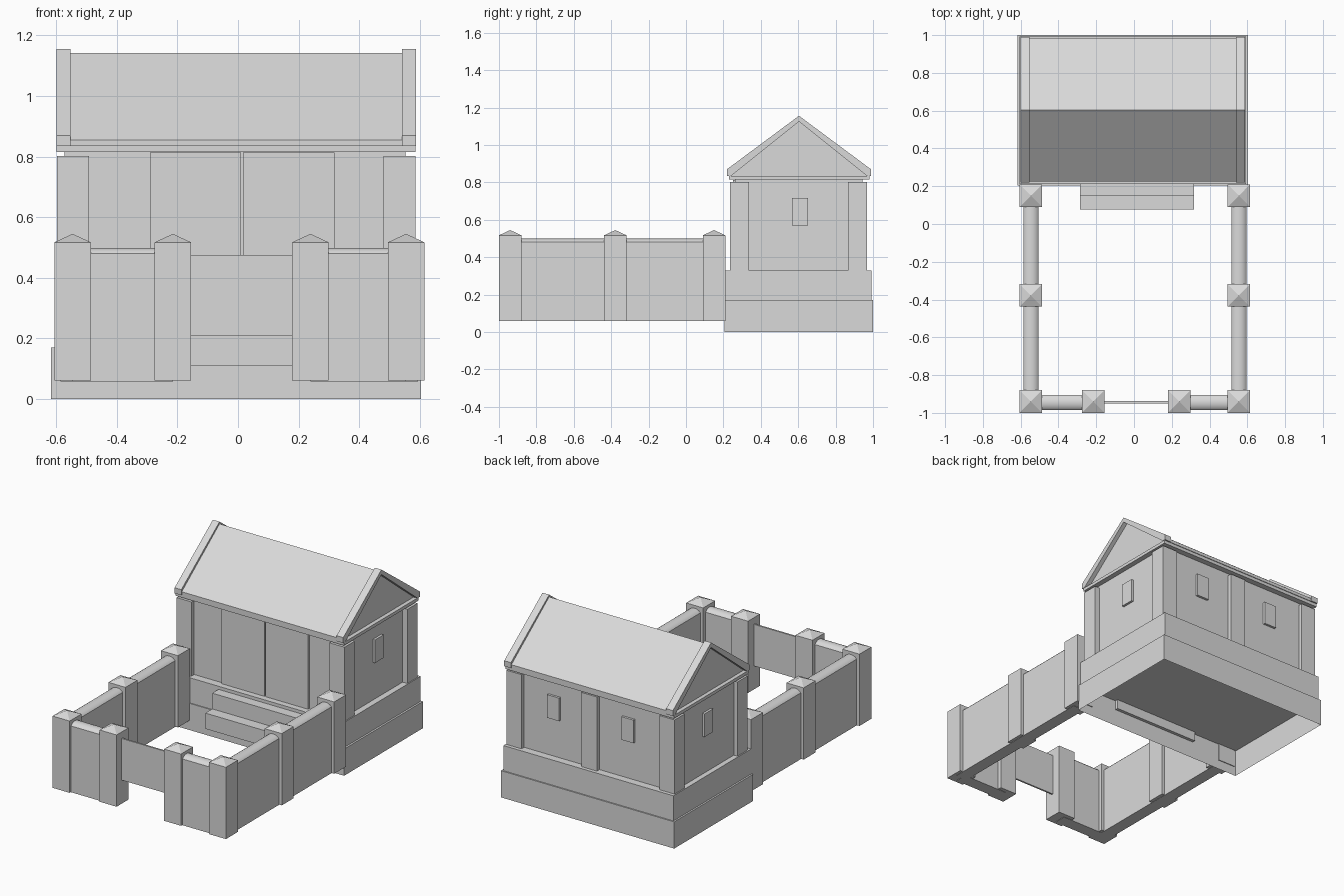
import bpy
import bmesh
from math import cos, sin, pi

cube = bpy.data.objects.get("Cube")
if cube:
    bpy.data.objects.remove(cube, do_unlink=True)

# One plain stone colour
stone = bpy.data.materials.new("light_grey")
stone.use_nodes = True
grey = (0.7, 0.7, 0.7, 1)
stone.diffuse_color = grey
stone.node_tree.nodes["Principled BSDF"].inputs["Base Color"].default_value = grey


def finish(name, bm):
    bmesh.ops.recalc_face_normals(bm, faces=bm.faces)
    mesh = bpy.data.meshes.new(name)
    bm.to_mesh(mesh)
    bm.free()
    mesh.materials.append(stone)
    obj = bpy.data.objects.new(name, mesh)
    bpy.context.collection.objects.link(obj)
    return obj


def extrude(name, profile, start, direction, keep_first=True):
    """Extrude a closed outline of (a, b) points mapped to 3D by start."""
    bm = bmesh.new()
    face = bm.faces.new([bm.verts.new(start(a, b)) for a, b in profile])
    new = bmesh.ops.extrude_face_region(bm, geom=[face], use_keep_orig=True)["geom"]
    moved = [v for v in new if isinstance(v, bmesh.types.BMVert)]
    bmesh.ops.translate(bm, verts=moved, vec=direction)
    bmesh.ops.recalc_face_normals(bm, faces=bm.faces)
    if not keep_first:
        bmesh.ops.delete(bm, geom=[face], context="FACES_ONLY")
    return finish(name, bm)


def box(name, x0, x1, y0, y1, z0, z1, closed=True):
    outline = [(x0, y0), (x1, y0), (x1, y1), (x0, y1)]
    return extrude(name, outline, lambda a, b: (a, b, z0), (0, 0, z1 - z0), closed)


def along_x(name, profile, x0, x1):
    return extrude(name, profile, lambda a, b: (x0, a, b), (x1 - x0, 0, 0))


def along_y(name, profile, y0, y1):
    return extrude(name, profile, lambda a, b: (a, y0, b), (0, y1 - y0, 0))


# House body, stepped base (open underneath) and eaves slab
MID_X, MID_Y = 0.004, 0.604
box("lower_base", -0.617, 0.604, 0.205, 1.0, 0, 0.17, closed=False)
box("upper_base", -0.606, 0.592, 0.211, 0.992, 0.17, 0.33)
box("house_walls", -0.573, 0.553, 0.262, 0.943, 0.33, 0.82)
box("eaves_slab", -0.6, 0.586, 0.23, 0.98, 0.815, 0.835)

# Corner posts and back middle post
for side, x in (("right", -0.598), ("left", 0.48)):
    for end, y in (("front", 0.235), ("back", 0.867)):
        box(f"{end}_{side}_post", x, x + 0.106, y, y + 0.102, 0.33, 0.802)
box("back_middle_post", MID_X - 0.055, MID_X + 0.055, 0.93, 0.969, 0.33, 0.802)

# Double door
box("right_door", -0.29, 0.01, 0.25, 0.27, 0.33, 0.813)
box("left_door", 0.017, 0.319, 0.25, 0.27, 0.33, 0.813)

# Windows on the sides and back
for x, side in ((-0.573, "right"), (0.553, "left")):
    box(f"{side}_window", x - 0.015, x + 0.015, 0.567, 0.653, 0.57, 0.717)
for s, side in ((-1, "right"), (1, "left")):
    x = MID_X + s * 0.262
    box(f"back_{side}_window", x - 0.043, x + 0.043, 0.93, 0.958, 0.57, 0.717)

# Gabled roof with raised bands at both ends
roof = [(0.224, 0.835), (0.224, 0.855), (MID_Y, 1.142),
        (0.984, 0.855), (0.984, 0.835)]
along_x("roof", roof, -0.575, 0.56)
band = [(0.219, 0.835), (0.219, 0.87), (MID_Y, 1.156), (0.989, 0.87),
        (0.989, 0.835), (0.967, 0.835), (MID_Y, 1.125), (0.241, 0.835)]
along_x("right_gable_band", band, -0.6, -0.553)
along_x("left_gable_band", band, 0.541, 0.588)

# Entrance steps, running a little way into the base
box("upper_step", -0.285, 0.317, 0.148, 0.225, 0.21, 0.31)
box("lower_step", -0.285, 0.317, 0.078, 0.225, 0.11, 0.21)


# Fence pillars with pyramid caps
def pillar(name, x, y):
    bm = bmesh.new()
    r = 0.06
    corners = [(x - r, y - r), (x + r, y - r), (x + r, y + r), (x - r, y + r)]
    low = [bm.verts.new((a, b, 0.06)) for a, b in corners]
    top = [bm.verts.new((a, b, 0.517)) for a, b in corners]
    tip = bm.verts.new((x, y, 0.545))
    bm.faces.new(low)
    for i in range(4):
        j = (i + 1) % 4
        bm.faces.new((low[i], low[j], top[j], top[i]))
        bm.faces.new((top[i], top[j], tip))
    finish(name, bm)


# Fence walls with a smooth rounded coping
def wall_profile(c):
    w, steps = 0.04, 10
    arc = [pi / 6 + i / steps * pi * 2 / 3 for i in range(steps + 1)]
    coping = [(c + w * cos(t) / cos(pi / 6), 0.48 + 0.038 * (sin(t) - 0.5))
              for t in arc]
    return [(c - w, 0.058), (c + w, 0.058)] + coping


def smooth(obj):
    bpy.ops.object.select_all(action="DESELECT")
    obj.select_set(True)
    bpy.context.view_layer.objects.active = obj
    bpy.ops.object.shade_smooth_by_angle()


for x, gate_x, side in ((-0.546, -0.215, "right"), (0.555, 0.239, "left")):
    for y, place in ((-0.94, "front"), (-0.378, "middle"), (0.15, "back")):
        pillar(f"{side}_{place}_pillar", x, y)
    pillar(f"{side}_gate_pillar", gate_x, -0.94)
    smooth(along_y(f"{side}_fence_wall", wall_profile(x), -0.94, 0.15))
    smooth(along_x(f"{side}_front_fence_wall", wall_profile(-0.945),
                   min(x, gate_x), max(x, gate_x)))

# Gate panel
box("gate", -0.16, 0.185, -0.949, -0.938, 0.21, 0.475)
